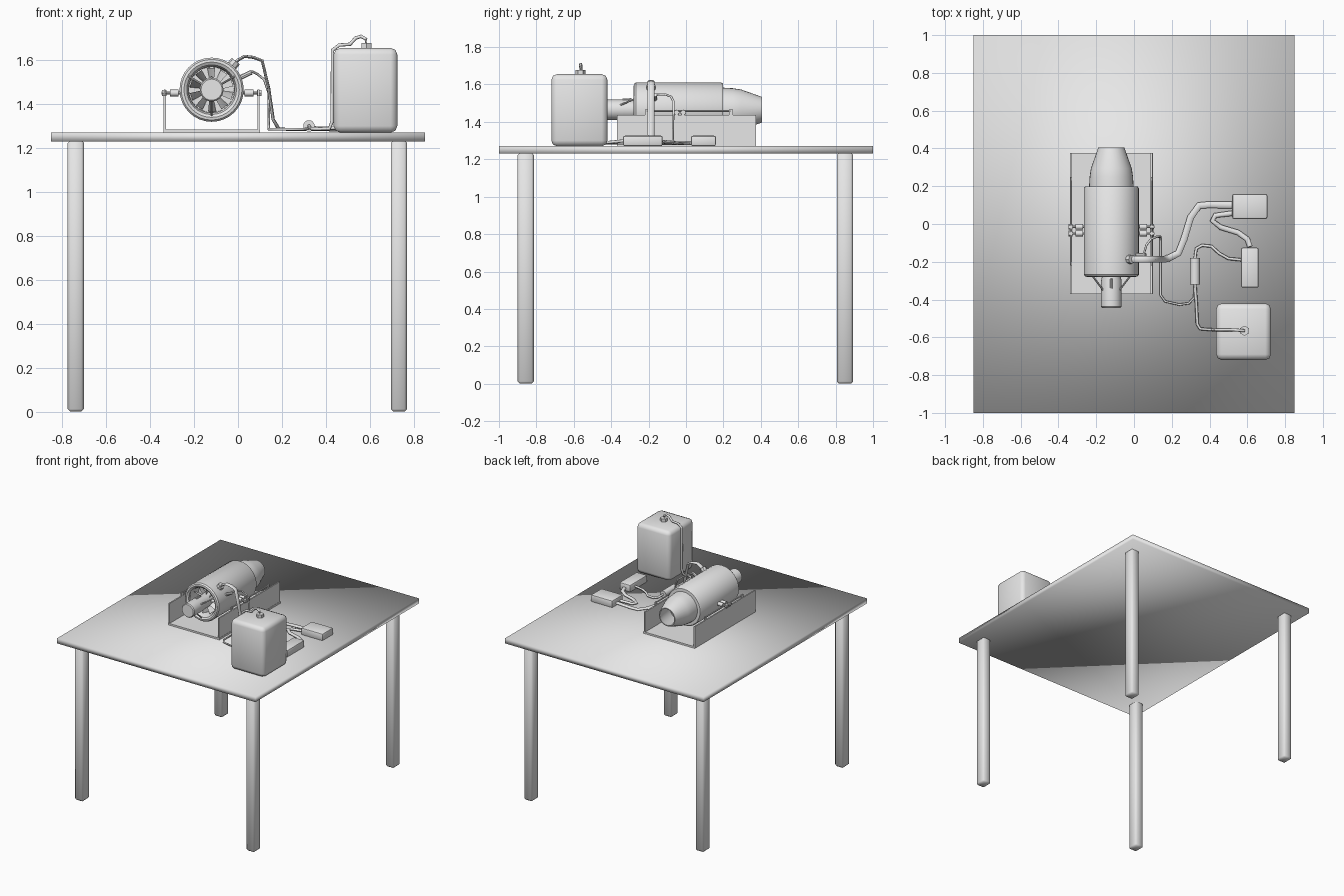
import bpy, bmesh, math
from mathutils import Vector, Matrix

if "Cube" in bpy.data.objects:
    bpy.data.objects.remove(bpy.data.objects["Cube"], do_unlink=True)

GREY = (0.8, 0.8, 0.8, 1)
grey = bpy.data.materials.new("plain grey")
grey.use_nodes = True
grey.diffuse_color = GREY
grey.node_tree.nodes["Principled BSDF"].inputs["Base Color"].default_value = GREY

TOP = 1.27                         # table surface height
AXIS = Vector((-0.12, 0, 1.465))   # turbine axis, running along y
Z = Vector((0, 0, 1))


def finish(name, bm, angle=35):
    """Turn a bmesh into a shaded object; angle None means smooth everywhere."""
    bmesh.ops.recalc_face_normals(bm, faces=bm.faces)
    mesh = bpy.data.meshes.new(name)
    bm.to_mesh(mesh)
    bm.free()
    obj = bpy.data.objects.new(name, mesh)
    bpy.context.collection.objects.link(obj)
    mesh.materials.append(grey)
    bpy.ops.object.select_all(action='DESELECT')
    obj.select_set(True)
    bpy.context.view_layer.objects.active = obj
    if angle is None:
        bpy.ops.object.shade_smooth()
    else:
        bpy.ops.object.shade_smooth_by_angle(angle=math.radians(angle))
    return obj


def box(name, lo, hi, bevel=0, segments=2, angle=35):
    lo, hi = Vector(lo), Vector(hi)
    bm = bmesh.new()
    bmesh.ops.create_cube(bm, size=1)
    for v in bm.verts:
        v.co = (lo + hi) / 2 + v.co * (hi - lo)
    if bevel:
        bmesh.ops.bevel(bm, geom=bm.edges[:], offset=bevel, segments=segments,
                        profile=0.5, affect='EDGES')
    return finish(name, bm, angle)


def rod(name, a, b, radius, sides=12, radius2=None):
    a, b = Vector(a), Vector(b)
    turn = Z.rotation_difference(b - a).to_matrix().to_4x4()
    bm = bmesh.new()
    bmesh.ops.create_cone(bm, cap_ends=True, segments=sides, radius1=radius,
                          radius2=radius if radius2 is None else radius2,
                          depth=(b - a).length,
                          matrix=Matrix.Translation((a + b) / 2) @ turn)
    return finish(name, bm)


def lathe(name, profile, sides=32):
    """Spin (radius, y) points around the turbine axis."""
    bm = bmesh.new()
    rings = []
    for r, y in profile:
        rings.append([bm.verts.new(AXIS + Vector((r * math.cos(a), y, r * math.sin(a))))
                      for a in (math.tau * i / sides for i in range(sides))])
    for p, q in zip(rings, rings[1:]):
        for i in range(sides):
            j = (i + 1) % sides
            bm.faces.new((p[i], p[j], q[j], q[i]))
    for ring in (rings[0], rings[-1]):
        bm.faces.new(ring)
    return finish(name, bm)


def hose(name, path, wide, thick=None, sides=8):
    """Sweep an ellipse along a path; the wide axis stays level."""
    thick = thick or wide
    pts = [Vector(p) for p in path]
    bm = bmesh.new()
    rings, side = [], Vector((0, 1, 0))
    for i, p in enumerate(pts):
        t = Vector()
        if i:
            t += (p - pts[i - 1]).normalized()
        if i < len(pts) - 1:
            t += (pts[i + 1] - p).normalized()
        t.normalize()
        level = Z.cross(t)
        if level.length > 0.08:
            side = level.normalized()
        up = t.cross(side).normalized()
        rings.append([bm.verts.new(p + side * wide * math.cos(a) + up * thick * math.sin(a))
                      for a in (math.tau * k / sides for k in range(sides))])
    for p, q in zip(rings, rings[1:]):
        for i in range(sides):
            j = (i + 1) % sides
            bm.faces.new((p[i], p[j], q[j], q[i]))
    bm.faces.new(rings[0])
    bm.faces.new(rings[-1])
    return finish(name, bm, 60)


# Table
box("table_top", (-0.85, -1, 1.23), (0.85, 1, TOP), angle=None)
for x in (-0.738, 0.732):
    for y in (-0.857, 0.85):
        box("table_leg", (x - 0.037, y - 0.043, 0), (x + 0.037, y + 0.043, 1.235),
            bevel=0.012, segments=1, angle=None)

# Cradle: base tray, side walls, rails and engine lugs
box("cradle_base", (-0.335, -0.37, TOP), (0.1, 0.375, TOP + 0.013))
for s in (-1, 1):
    wall = AXIS.x + s * 0.213
    box("cradle_wall", (wall - 0.005, -0.37, TOP), (wall + 0.005, 0.375, 1.438))
    rod("cradle_rail", (wall, -0.21, 1.458), (wall, 0.24, 1.458), 0.005, 8)
    for y in (-0.21, 0.24):
        box("rail_post", (wall - 0.004, y - 0.01, 1.43), (wall + 0.004, y + 0.01, 1.465))
    for y in (-0.05, -0.015):
        rod("mount_bolt", (AXIS.x + s * 0.13, y, 1.45), (AXIS.x + s * 0.228, y, 1.45), 0.006, 8)
        rod("mount_lug", (AXIS.x + s * 0.15, y, 1.45), (AXIS.x + s * 0.19, y, 1.45), 0.015)
        rod("bolt_head", (AXIS.x + s * 0.206, y, 1.45), (AXIS.x + s * 0.226, y, 1.45), 0.015, 6)

# Turbine casing with a hollow rounded intake
lathe("turbine_casing", [(0.04, -0.17), (0.103, -0.17), (0.105, -0.25), (0.113, -0.272),
                         (0.126, -0.28), (0.138, -0.278), (0.146, -0.268), (0.146, 0.188),
                         (0.14, 0.198), (0.1, 0.2)])
# Exhaust nozzle, open at the back
lathe("exhaust_nozzle", [(0.1, 0.19), (0.118, 0.195), (0.115, 0.25), (0.108, 0.295),
                         (0.069, 0.405), (0.062, 0.405), (0.075, 0.35), (0.085, 0.25)])
# Starter in the intake
lathe("starter_motor", [(0.04, -0.445), (0.048, -0.445), (0.054, -0.438), (0.054, -0.3),
                        (0.05, -0.28), (0.05, -0.16)], 24)


def around(angle, r, y):
    return AXIS + Vector((r * math.cos(angle), y, r * math.sin(angle)))


# Compressor blades, twisted along their span
for i in range(10):
    a = math.tau * (i + 0.5) / 10
    bm = bmesh.new()
    corners = [(a - 0.24, 0.045, -0.235), (a + 0.2, 0.045, -0.175),
               (a + 0.2, 0.1, -0.18), (a - 0.16, 0.1, -0.24)]
    front = [bm.verts.new(around(*c)) for c in corners]
    back = [bm.verts.new(around(t, r, y + 0.006)) for t, r, y in corners]
    bm.faces.new(front)
    bm.faces.new(back)
    for k in range(4):
        m = (k + 1) % 4
        bm.faces.new((front[k], front[m], back[m], back[k]))
    finish("compressor_blade", bm)

# Struts from the intake lip to the starter
for degrees in (30, 150, 270):
    a = math.radians(degrees)
    rod("starter_strut", around(a, 0.05, -0.35), around(a, 0.118, -0.272), 0.005, 8)
rod("starter_terminal", around(math.pi / 2, 0.053, -0.34), around(math.pi / 2, 0.056, -0.29), 0.006, 8)

# Fuel tank and cap
box("fuel_tank", (0.435, -0.72, TOP), (0.725, -0.42, 1.655), bevel=0.03, angle=None)
rod("tank_cap", (0.585, -0.565, 1.65), (0.585, -0.565, 1.678), 0.027, 6)

# Filter, pump and control box
rod("fuel_filter", (0.323, -0.32, 1.3), (0.323, -0.18, 1.3), 0.026, 16)
box("fuel_pump", (0.566, -0.337, TOP), (0.66, -0.125, 1.326), bevel=0.01)
box("control_box", (0.52, 0.027, TOP), (0.706, 0.16, 1.326), bevel=0.01)

# Fuel hoses
hose("tank_hose", [(0.582, -0.565, 1.67), (0.582, -0.565, 1.695), (0.56, -0.563, 1.708),
                   (0.535, -0.561, 1.7), (0.51, -0.56, 1.672), (0.46, -0.56, 1.668),
                   (0.43, -0.56, 1.645), (0.428, -0.56, 1.32), (0.415, -0.56, 1.287),
                   (0.35, -0.555, 1.287), (0.335, -0.53, 1.287), (0.33, -0.42, 1.29),
                   (0.323, -0.32, 1.3)], 0.008)
hose("pump_hose", [(0.323, -0.18, 1.3), (0.33, -0.13, 1.295), (0.36, -0.113, 1.29),
                   (0.41, -0.118, 1.29), (0.45, -0.155, 1.29), (0.5, -0.183, 1.29),
                   (0.57, -0.19, 1.295)], 0.008)
hose("engine_hose", [(0.323, -0.32, 1.3), (0.318, -0.39, 1.287), (0.29, -0.42, 1.285),
                     (0.24, -0.427, 1.285), (0.165, -0.41, 1.285), (0.14, -0.375, 1.285),
                     (0.14, -0.09, 1.285), (0.14, -0.068, 1.3), (0.14, -0.067, 1.45),
                     (0.12, -0.067, 1.51), (0.09, -0.08, 1.535), (0.066, -0.11, 1.547),
                     (0.05, -0.165, 1.545), (0.0, -0.165, 1.515)], 0.006)
rod("hose_fitting", (0.0, -0.165, 1.515), (0.062, -0.165, 1.545), 0.011, 8)

# Flat cables
hose("engine_cable", [(-0.03, -0.187, 1.57), (0.0, -0.187, 1.6), (0.03, -0.187, 1.617),
                      (0.07, -0.187, 1.612), (0.11, -0.187, 1.597), (0.14, -0.187, 1.47),
                      (0.16, -0.187, 1.33), (0.185, -0.18, 1.287), (0.235, -0.155, 1.284),
                      (0.265, -0.08, 1.284), (0.3, 0.035, 1.284), (0.345, 0.098, 1.284),
                      (0.4, 0.102, 1.285), (0.53, 0.1, 1.29)], 0.018, 0.007)
rod("cable_plug", (-0.035, -0.187, 1.565), (-0.01, -0.187, 1.595), 0.024, 8)
hose("pump_cable", [(0.614, -0.12, 1.295), (0.6, -0.08, 1.29), (0.55, -0.045, 1.286),
                    (0.46, -0.018, 1.285), (0.415, 0.018, 1.285), (0.43, 0.045, 1.285),
                    (0.53, 0.058, 1.29)], 0.014, 0.009)
